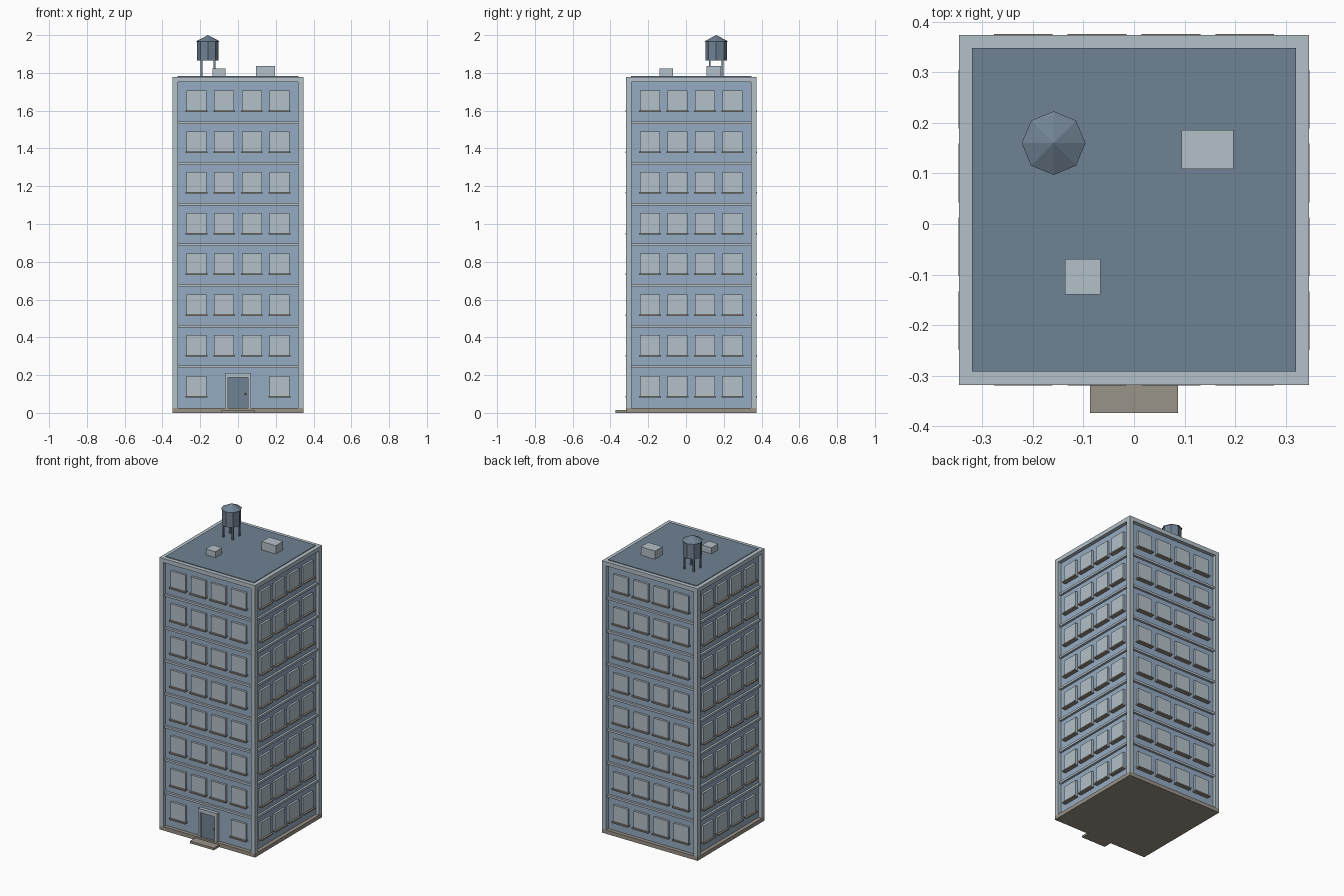
import bpy, bmesh, math
from mathutils import Matrix, Vector

if "Cube" in bpy.data.objects:
    bpy.data.objects.remove(bpy.data.objects["Cube"])

CY = 0.028           # building centre in y (the step sticks out in front)
OUT, WALL = 0.346, 0.322
SIDES = [i * math.pi / 2 for i in range(4)]


def material(name, rgb):
    m = bpy.data.materials.new(name)
    m.diffuse_color = (*rgb, 1)
    m.use_nodes = True
    m.node_tree.nodes["Principled BSDF"].inputs["Base Color"].default_value = m.diffuse_color
    return m


BLUE = material("wall blue", (0.301, 0.407, 0.539))
PALE = material("pale grey", (0.451, 0.527, 0.578))
SLATE = material("dark slate", (0.162, 0.223, 0.292))
TAUPE = material("taupe stone", (0.323, 0.292, 0.250))


def finish(name, bm, mat):
    mesh = bpy.data.meshes.new(name)
    bm.to_mesh(mesh)
    bm.free()
    mesh.materials.append(mat)
    ob = bpy.data.objects.new(name, mesh)
    bpy.context.collection.objects.link(ob)
    return ob


def boxes(name, mat, items):
    """Each item: (x0, x1, y0, y1, z0, z1, turn); coordinates are relative
    to the building centre, turned about its vertical axis."""
    bm = bmesh.new()
    for x0, x1, y0, y1, z0, z1, turn in items:
        mid = Vector(((x0 + x1) / 2, (y0 + y1) / 2, (z0 + z1) / 2))
        m = (Matrix.Translation((0, CY, 0)) @ Matrix.Rotation(turn, 4, 'Z')
             @ Matrix.Translation(mid)
             @ Matrix.Diagonal((x1 - x0, y1 - y0, z1 - z0, 1)))
        bmesh.ops.create_cube(bm, size=1, matrix=m)
    return finish(name, bm, mat)


def cone(name, mat, r1, r2, x, y, z0, z1, n=8):
    bm = bmesh.new()
    bmesh.ops.create_cone(bm, cap_ends=True, segments=n, radius1=r1, radius2=r2,
                          depth=z1 - z0,
                          matrix=Matrix.Translation((x, y, (z0 + z1) / 2)))
    return finish(name, bm, mat)


# main body, plinth and roof
boxes("walls", BLUE, [(-WALL, WALL, -WALL, WALL, 0.01, 1.765, 0)])
boxes("plinth", TAUPE, [(-OUT, OUT, -OUT, OUT, 0, 0.025, 0)])
boxes("front_step", TAUPE, [(-0.087, 0.087, -0.402, -OUT, 0, 0.014, 0)])
boxes("roof", SLATE, [(-0.32, 0.32, -0.32, 0.32, 1.76, 1.783, 0)])

# corner posts and the rim around the top
boxes("corner_posts", PALE,
      [(-OUT, -0.317, -OUT, -0.317, 0.025, 1.752, a) for a in SIDES])
boxes("roof_rim", PALE,
      [(-OUT, 0.317, -OUT, -0.317, 1.752, 1.779, a) for a in SIDES])

# floor bands
boxes("floor_bands", PALE,
      [(-0.318, 0.318, -0.336, -WALL + 0.002, z - 0.007, z + 0.007, a)
       for a in SIDES for z in [0.244 + 0.2152 * k for k in range(7)]])

# windows and sills, leaving room for the door on the ground floor
spots = [(x, 0.143 + 0.2158 * k, a)
         for a in SIDES for k in range(8)
         for x in (-0.219, -0.073, 0.073, 0.219)
         if not (a == 0 and k == 0 and abs(x) < 0.1)]
boxes("windows", PALE,
      [(x - 0.053, x + 0.053, -0.336, -WALL + 0.002, z - 0.053, z + 0.053, a)
       for x, z, a in spots])
boxes("window_sills", TAUPE,
      [(x - 0.058, x + 0.058, -0.3475, -WALL + 0.002, z - 0.061, z - 0.053, a)
       for x, z, a in spots])

# front door with frame and knob
boxes("door_frame", PALE,
      [(-0.069, -0.053, -0.344, -WALL + 0.002, 0.025, 0.212, 0),
       (0.053, 0.069, -0.344, -WALL + 0.002, 0.025, 0.212, 0),
       (-0.053, 0.053, -0.344, -WALL + 0.002, 0.187, 0.212, 0)])
boxes("door", SLATE, [(-0.053, 0.053, -0.332, -WALL + 0.002, 0.025, 0.187, 0)])
bm = bmesh.new()
bmesh.ops.create_icosphere(bm, subdivisions=1, radius=0.006,
                           matrix=Matrix.Translation((0.04, CY - 0.337, 0.1)))
finish("door_knob", bm, TAUPE)

# rooftop vents
boxes("large_vent", PALE, [(0.094, 0.197, 0.109 - CY, 0.186 - CY, 1.78, 1.837, 0)])
boxes("small_vent", PALE, [(-0.136, -0.066, -0.139 - CY, -0.069 - CY, 1.78, 1.822, 0)])

# water tank on four legs
TX, TY = -0.159, 0.16
cone("tank_body", SLATE, 0.057, 0.057, TX, TY, 1.866, 1.967)
cone("tank_roof", SLATE, 0.063, 0, TX, TY, 1.967, 2.0)
boxes("tank_legs", SLATE,
      [(TX + sx * 0.034 - 0.005, TX + sx * 0.034 + 0.005,
        TY - CY + sy * 0.034 - 0.005, TY - CY + sy * 0.034 + 0.005, 1.78, 1.87, 0)
       for sx in (-1, 1) for sy in (-1, 1)])
